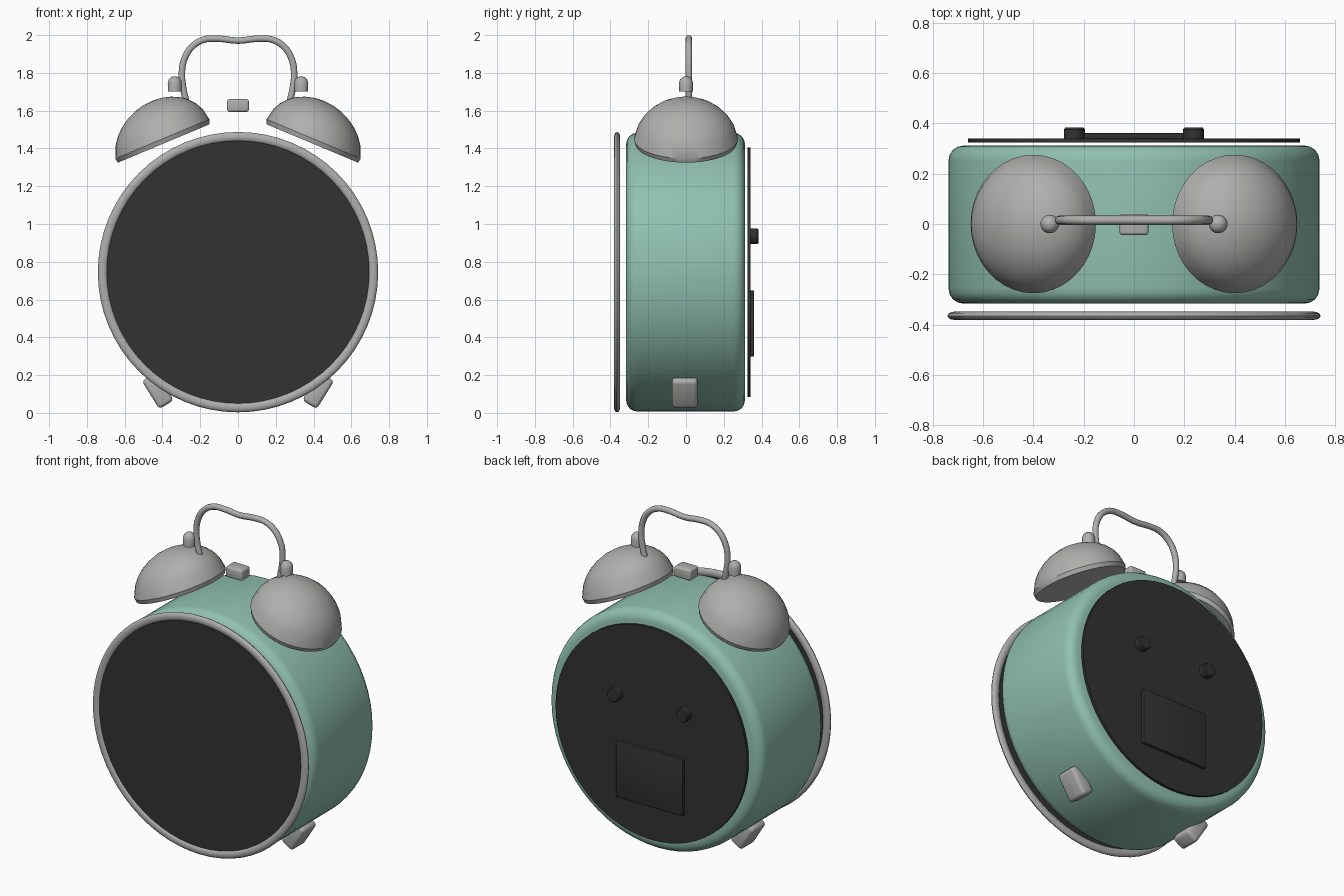
import bpy, bmesh, math
from mathutils import Matrix, Vector

if "Cube" in bpy.data.objects:
    bpy.data.objects.remove(bpy.data.objects["Cube"])


def material(name, rgb):
    m = bpy.data.materials.new(name)
    m.diffuse_color = (*rgb, 1)
    m.use_nodes = True
    m.node_tree.nodes["Principled BSDF"].inputs["Base Color"].default_value = m.diffuse_color
    return m


TEAL = material("teal enamel", (0.28, 0.53, 0.44))
GREY = material("light grey metal", (0.43, 0.43, 0.42))
DARK = material("dark plastic", (0.032, 0.032, 0.032))
CZ = 0.745  # height of the clock centre


def finish(name, bm, mat, matrix, angle=35):
    """Bake the transform, shade and link one part."""
    bm.transform(matrix)
    bmesh.ops.remove_doubles(bm, verts=bm.verts, dist=1e-5)
    bmesh.ops.recalc_face_normals(bm, faces=bm.faces)
    me = bpy.data.meshes.new(name)
    bm.to_mesh(me)
    bm.free()
    me.materials.append(mat)
    ob = bpy.data.objects.new(name, me)
    bpy.context.collection.objects.link(ob)
    smooth(ob, angle)
    return ob


def smooth(ob, angle):
    bpy.ops.object.select_all(action='DESELECT')
    ob.select_set(True)
    bpy.context.view_layer.objects.active = ob
    bpy.ops.object.shade_smooth_by_angle(angle=math.radians(angle))


def lathe(name, profile, mat, matrix, segs=64, closed=False):
    """Turn a (radius, height) profile about local z."""
    bm = bmesh.new()
    rings = []
    for r, h in profile:
        rings.append([bm.verts.new((r * math.cos(2 * math.pi * i / segs),
                                    r * math.sin(2 * math.pi * i / segs), h))
                      for i in range(segs)])
    pairs = list(zip(rings, rings[1:]))
    if closed:
        pairs.append((rings[-1], rings[0]))
    for a, b in pairs:
        for i in range(segs):
            j = (i + 1) % segs
            bm.faces.new((a[i], a[j], b[j], b[i]))
    if not closed:
        for ring, (r, _) in ((rings[0], profile[0]), (rings[-1], profile[-1])):
            if r > 1e-6:
                bm.faces.new(ring)
    return finish(name, bm, mat, matrix)


def box(name, size, mat, matrix, bevel):
    bm = bmesh.new()
    bmesh.ops.create_cube(bm, size=1)
    bm.transform(Matrix.Diagonal((*size, 1)))
    bmesh.ops.bevel(bm, geom=bm.edges[:], offset=bevel, segments=3,
                    profile=0.5, affect='EDGES')
    return finish(name, bm, mat, matrix)


def along_y(x=0, z=CZ):
    return Matrix.Translation((x, 0, z)) @ Matrix.Rotation(-math.pi / 2, 4, 'X')


# body drum with rounded rims
R, B = 0.738, 0.06
arc = [(R - B + B * math.sin(t), B - B * math.cos(t))
       for t in (math.pi / 2 * i / 4 for i in range(5))]
lathe("body", [(r, -0.317 + h) for r, h in arc]
      + [(r, 0.312 - h) for r, h in reversed(arc)], TEAL, along_y())

# front ring, dark front face and back cover
lathe("front_ring", [(0.717 + 0.025 * math.cos(math.pi * i / 6),
                      -0.365 + 0.016 * math.sin(math.pi * i / 6)) for i in range(12)],
      GREY, along_y(), closed=True)
lathe("front_face", [(0.697, -0.372), (0.697, -0.358)], DARK, along_y())
lathe("back_cover", [(0.66, 0.325), (0.66, 0.341)], DARK, along_y())

# battery hatch on the back
box("battery_hatch", (0.46, 0.022, 0.35), DARK,
    Matrix.Translation((0, 0.350, 0.474)), 0.004)

# snooze button on top
box("top_button", (0.115, 0.085, 0.067), GREY,
    Matrix.Translation((0, -0.002, 1.627)), 0.012)

tilt = math.radians(22.7)
inward = Vector((-math.cos(tilt), 0, math.sin(tilt)))
axis = Vector((math.sin(tilt), 0, math.cos(tilt))) + 0.13 * inward
bell_matrix = Matrix((
    (inward.x, 0, axis.x, 0.394),
    (0, 1.02, 0, 0),
    (inward.z, 0, axis.z, 1.426),
    (0, 0, 0, 1)))
dome = [(0.262, 0.0), (0.27, 0.025)] + [
    (0.27 * math.cos(t), 0.232 * math.sin(t))
    for t in (math.pi / 2 * i / 8 for i in range(2, 9))]

for side, s in (("left", -1), ("right", 1)):
    flip = Matrix.Diagonal((s, 1, 1, 1))
    # bells tilted outwards, with a finial above each
    lathe(side + "_bell", dome, GREY, flip @ bell_matrix, 40)
    lathe(side + "_bell_finial",
          [(0.036, 0), (0.037, 0.045), (0.031, 0.064), (0.018, 0.076), (0, 0.08)],
          GREY, flip @ Matrix.Translation((0.335, 0, 1.702)), 24)
    # slanted feet
    box(side + "_foot", (0.09, 0.135, 0.175), GREY,
        flip @ Matrix.Translation((0.4245, -0.006, 0.118))
        @ Matrix.Rotation(math.radians(32), 4, 'Y'), 0.02)
    # setting knobs on the back
    lathe(side + "_setting_knob",
          [(0.042, 0.34), (0.042, 0.376), (0.036, 0.384), (0, 0.384)],
          DARK, along_y(s * 0.237, 0.935), 24)

# carrying handle
half = [(0.268, 1.625), (0.290, 1.72), (0.297, 1.80), (0.285, 1.87),
        (0.247, 1.935), (0.18, 1.976), (0.11, 1.981)]
path = [(-x, z) for x, z in half] + [(0, 1.971)] + half[::-1]
cu = bpy.data.curves.new("handle", 'CURVE')
cu.dimensions = '3D'
cu.bevel_depth = 0.018
cu.bevel_resolution = 3
cu.resolution_u = 6
cu.use_fill_caps = True
sp = cu.splines.new('BEZIER')
sp.bezier_points.add(len(path) - 1)
for p, (x, z) in zip(sp.bezier_points, path):
    p.co = (x, 0.015, z)
    p.handle_left_type = p.handle_right_type = 'AUTO'
cu.materials.append(GREY)
handle = bpy.data.objects.new("handle", cu)
bpy.context.collection.objects.link(handle)
bpy.ops.object.select_all(action='DESELECT')
handle.select_set(True)
bpy.context.view_layer.objects.active = handle
bpy.ops.object.convert(target='MESH')
smooth(bpy.context.view_layer.objects.active, 50)
